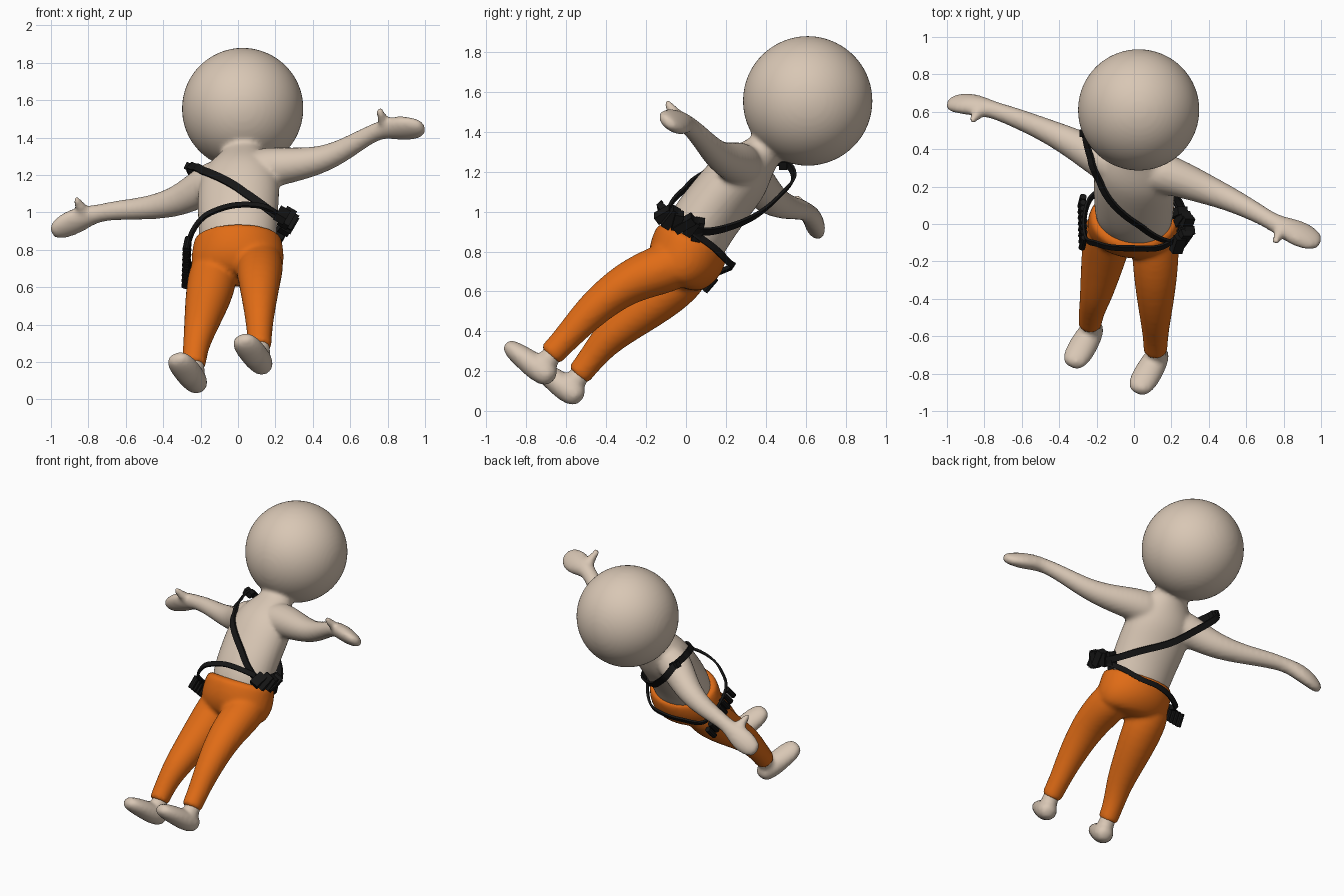
import bpy, bmesh, math
from mathutils import Vector as V, Matrix
from mathutils.bvhtree import BVHTree

cube = bpy.data.objects.get("Cube")
if cube:
    bpy.data.objects.remove(cube)


def material(name, rgb):
    m = bpy.data.materials.new(name)
    m.use_nodes = True
    m.diffuse_color = (*rgb, 1)
    bsdf = next(n for n in m.node_tree.nodes if n.type == 'BSDF_PRINCIPLED')
    bsdf.inputs["Base Color"].default_value = (*rgb, 1)
    return m


SKIN = material("skin", (0.69, 0.57, 0.46))
ORANGE = material("orange cloth", (0.75, 0.15, 0.008))
BLACK = material("black webbing", (0.008, 0.008, 0.008))


def finish(name, bm, mat, organic=False):
    bmesh.ops.recalc_face_normals(bm, faces=bm.faces)
    me = bpy.data.meshes.new(name)
    bm.to_mesh(me)
    bm.free()
    me.materials.append(mat)
    ob = bpy.data.objects.new(name, me)
    bpy.context.collection.objects.link(ob)
    if organic:
        # round the cages, fuse them into one skin and soften the joints
        ob.modifiers.new("round", 'SUBSURF').levels = 2
        ob.modifiers["round"].render_levels = 2
        fuse = ob.modifiers.new("fuse", 'REMESH')
        fuse.mode = 'VOXEL'
        fuse.voxel_size = 0.014
        fuse.use_smooth_shade = True
        soft = ob.modifiers.new("soften", 'SMOOTH')
        soft.factor = 0.5
        soft.iterations = 6
    return ob


def skin_rings(bm, rings, closed=False):
    n = len(rings[0])
    count = len(rings)
    for i in range(count if closed else count - 1):
        a, b = rings[i], rings[(i + 1) % count]
        for j in range(n):
            k = (j + 1) % n
            bm.faces.new((a[j], a[k], b[k], b[j]))
    if not closed:
        bm.faces.new(rings[0][::-1])
        bm.faces.new(rings[-1])


def loft(bm, stations, side=(1, 0, 0), sides=12):
    """Tube of ellipses; a station is (x, y, z, half width[, half depth])."""
    pts = [V(s[:3]) for s in stations]
    rings = []
    for i, s in enumerate(stations):
        t = (pts[min(i + 1, len(pts) - 1)] - pts[max(i - 1, 0)]).normalized()
        u = V(side)
        u = (u - t * u.dot(t)).normalized()
        w = t.cross(u)
        a, b = s[3] * 1.05, s[-1] * 1.05
        rings.append([bm.verts.new(pts[i] + u * a * math.cos(q) + w * b * math.sin(q))
                      for q in (math.tau * j / sides for j in range(sides))])
    skin_rings(bm, rings)


# Body: head, torso, arms and hands fused together
bm = bmesh.new()
bmesh.ops.create_icosphere(bm, subdivisions=4, radius=0.326,
                           matrix=Matrix.Translation((0.025, 0.61, 1.555)))
loft(bm, [(0, 0, .76, .18, .14), (0, .04, .86, .21, .165), (0, .09, .95, .212, .165),
          (0, .19, 1.08, .222, .16), (.01, .28, 1.19, .215, .155),
          (.02, .35, 1.265, .16, .11), (.025, .41, 1.32, .09, .085),
          (.025, .48, 1.40, .12, .11), (.025, .54, 1.47, .14, .14)], side=(.97, -.15, .15))
loft(bm, [(.06, .29, 1.22, .12), (.2, .26, 1.245, .105), (.35, .2, 1.26, .085),
          (.5, .14, 1.295, .066), (.65, .065, 1.385, .052), (.75, .005, 1.44, .045),
          (.82, -.025, 1.45, .07, .05), (.9, -.06, 1.45, .085, .048),
          (.97, -.09, 1.45, .065, .035), (1.0, -.1, 1.45, .03, .02)], side=(0, -.75, .6))
loft(bm, [(.8, -.02, 1.45, .04), (.775, -.05, 1.49, .03), (.76, -.09, 1.535, .022),
          (.755, -.1, 1.56, .014)])
loft(bm, [(-.06, .29, 1.2, .12), (-.2, .36, 1.13, .1), (-.33, .435, 1.05, .08),
          (-.5, .515, 1.02, .06), (-.65, .575, 1.012, .052), (-.75, .61, .995, .045),
          (-.82, .63, .975, .065, .05), (-.9, .645, .94, .078, .048),
          (-.97, .645, .905, .06, .036), (-1.0, .64, .89, .03, .02)], side=(0, -.5, .8))
loft(bm, [(-.81, .62, .98, .04), (-.835, .59, 1.02, .03), (-.86, .56, 1.06, .023),
          (-.87, .548, 1.085, .014)])
body = finish("body", bm, SKIN, True)

# Trousers: hips and two legs fused together
bm = bmesh.new()
loft(bm, [(0, .038, .875, .222, .18), (0, .03, .86, .232, .19), (0, 0, .76, .25, .198),
          (-.01, -.04, .68, .24, .16), (-.01, -.06, .63, .18, .1)], side=(1, -.05, .05))
loft(bm, [(.11, .04, .78, .11), (.115, -.1, .715, .13), (.115, -.3, .65, .115, .105),
          (.115, -.48, .5, .087), (.115, -.59, .375, .068), (.115, -.675, .285, .064),
          (.115, -.685, .275, .062)])
loft(bm, [(-.12, .06, .76, .12), (-.14, -.07, .62, .135, .13), (-.175, -.24, .485, .11, .105),
          (-.205, -.39, .37, .085), (-.228, -.47, .27, .067), (-.235, -.535, .185, .063),
          (-.235, -.545, .175, .061)])
trousers = finish("trousers", bm, ORANGE, True)

# Feet: the same shape at the end of each leg
for name, offset in (("left_foot", V((0, 0, 0))), ("right_foot", V((-.35, .14, -.1)))):
    bm = bmesh.new()
    loft(bm, [(.115, -.64, .33, .045), (.118, -.68, .275, .052), (.125, -.715, .21, .055)])
    loft(bm, [(.145, -.665, .155, .035), (.135, -.69, .18, .06, .062), (.105, -.745, .215, .072, .066),
              (.07, -.805, .262, .077, .058), (.035, -.865, .305, .072, .048),
              (.012, -.9, .335, .045, .03)])
    bmesh.ops.translate(bm, verts=bm.verts, vec=offset)
    finish(name, bm, SKIN, True)

# Surfaces the webbing must rest on
bpy.context.view_layer.update()
deps = bpy.context.evaluated_depsgraph_get()
surfaces = [BVHTree.FromObject(o, deps) for o in (body, trousers)]


def strap(name, controls, width, thick=0.014, steps=6):
    """Closed flat ribbon through the control points, kept outside the body."""
    c = [V(p) for p in controls]
    n = len(c)
    path = []
    for i in range(n):
        p0, p1, p2, p3 = (c[(i + k) % n] for k in (-1, 0, 1, 2))
        for s in range(steps):
            t = s / steps
            p = (p1 * 2 + (p2 - p0) * t + (p0 * 2 - p1 * 5 + p2 * 4 - p3) * t ** 2
                 + (p1 * 3 - p0 - p2 * 3 + p3) * t ** 3) / 2
            for tree in surfaces:
                loc, nrm, _, _ = tree.find_nearest(p)
                if (p - loc).dot(nrm) < 0.012:
                    p = loc + nrm * 0.012
            path.append(p)
    centre = sum(path, V()) / len(path)
    bm = bmesh.new()
    rings = []
    for i, p in enumerate(path):
        t = (path[(i + 1) % len(path)] - path[i - 1]).normalized()
        w = t.cross(p - centre).normalized() * width / 2
        r = w.cross(t).normalized() * thick / 2
        rings.append([bm.verts.new(p + d) for d in (w + r, w - r, -w - r, r - w)])
    skin_rings(bm, rings, closed=True)
    return finish(name, bm, BLACK)


strap("shoulder_sash", [
    (-.26, .49, 1.245), (-.22, .32, 1.235), (-.12, .14, 1.19), (.02, 0, 1.115),
    (.13, -.075, 1.04), (.22, -.09, .97), (.265, -.02, .93), (.25, .1, .9),
    (.15, .24, .93), (0, .365, .99), (-.12, .47, 1.08), (-.22, .54, 1.17)], 0.042)
strap("waist_belt", [
    (0, -.13, 1.04), (.14, -.125, 1.03), (.235, -.06, .97), (.25, .03, .9), (.2, .14, .82),
    (.12, .21, .75), (0, .235, .73), (-.12, .21, .715), (-.23, .14, .70),
    (-.265, .03, .77), (-.255, -.08, .87), (-.2, -.105, .96), (-.12, -.125, 1.01)], 0.032)


def box(bm, centre, size, rot=Matrix()):
    bmesh.ops.create_cube(bm, size=1, matrix=Matrix.Translation(centre) @ rot
                          @ Matrix.Diagonal((*size, 1)))


# Buckle on the shoulder
bm = bmesh.new()
box(bm, (-.255, .485, 1.24), (.06, .04, .04), Matrix.Rotation(math.radians(25), 4, 'Y'))
finish("shoulder_buckle", bm, BLACK)

# Pouches clustered on the left hip
bm = bmesh.new()
for i in range(6):
    f = i / 5
    turn = Matrix.Rotation(math.radians(-35 + 22 * (i % 3 - 1)), 4, 'X')
    tilt = Matrix.Rotation(math.radians(30), 4, 'Y')
    box(bm, (.235 + .045 * math.sin(math.pi * f), -.11 + .17 * f, .985 - .075 * f),
        (.06, .045, .09 + .02 * (i % 2)), tilt @ turn)
finish("hip_pouches", bm, BLACK)

# Row of cartridges hanging on the right hip
bm = bmesh.new()
start, end = V((-.272, -.1, .83)), V((-.278, .12, .635))
axis = V((-.15, -.6, -.7)).to_track_quat('Z', 'Y').to_matrix().to_4x4()
for i in range(8):
    p = start.lerp(end, i / 7)
    bmesh.ops.create_cone(bm, cap_ends=True, segments=10, radius1=.019, radius2=.019,
                          depth=.085, matrix=Matrix.Translation(p) @ axis)
finish("hip_cartridges", bm, BLACK)
